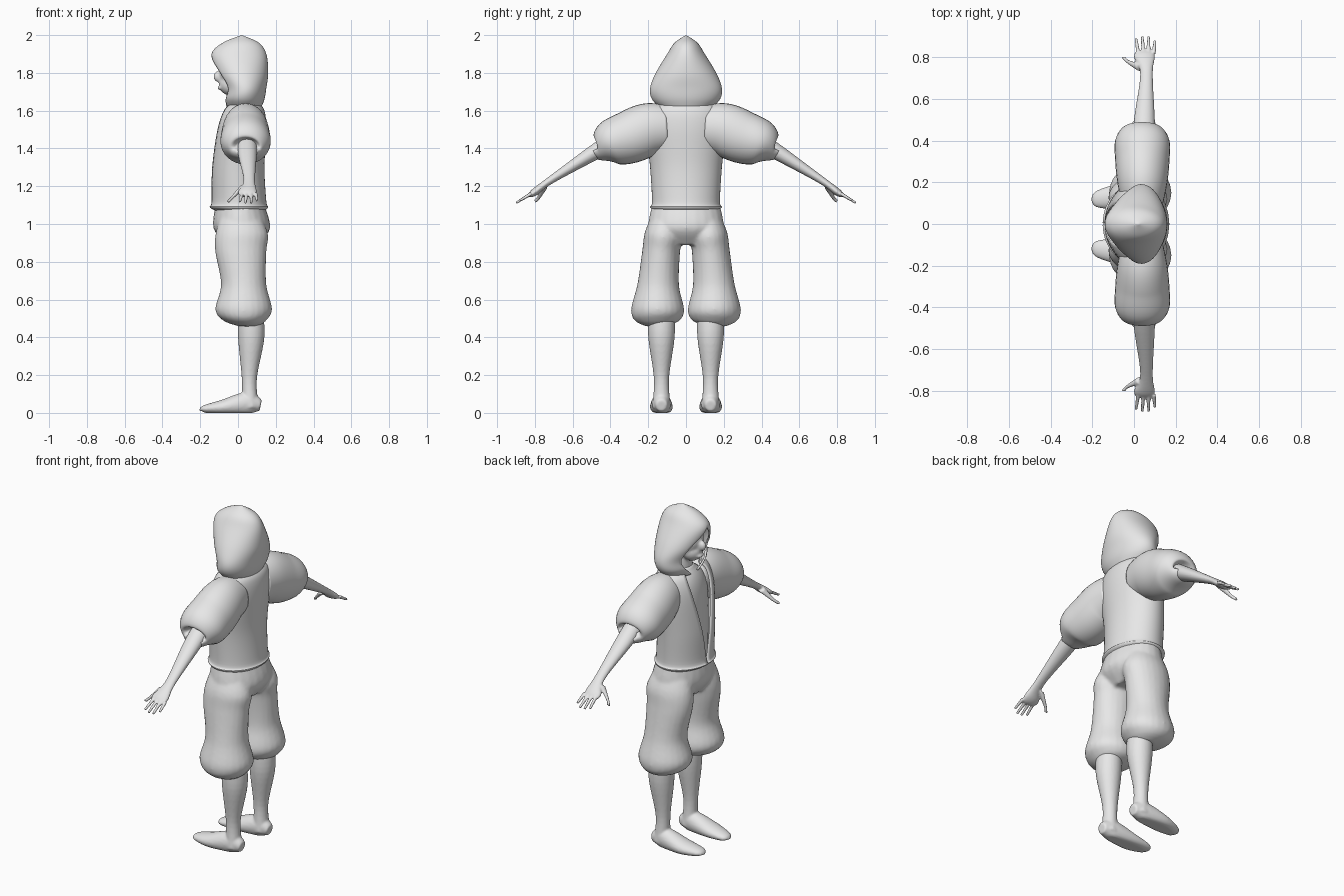
import bpy, bmesh, math
from mathutils import Matrix, Vector

cube = bpy.data.objects.get("Cube")
if cube:
    bpy.data.objects.remove(cube)

colour = (.8, .8, .8, 1)
grey = bpy.data.materials.new("light_grey")
grey.use_nodes = True
grey.diffuse_color = colour
grey.node_tree.nodes["Principled BSDF"].inputs["Base Color"].default_value = colour


def smooth_rows(rows, steps=6):
    """Catmull-Rom interpolation through rows of numbers."""
    out = []
    last = len(rows) - 1
    for index in range(last):
        before, start = rows[max(index - 1, 0)], rows[index]
        end, after = rows[index + 1], rows[min(index + 2, last)]
        for step in range(steps):
            t = step / steps
            row = []
            for a, b, c, d in zip(before, start, end, after):
                leave, arrive = (c - a) / 2, (d - b) / 2
                bend = 3 * (c - b) - 2 * leave - arrive
                twist = 2 * (b - c) + leave + arrive
                row.append(b + t * (leave + t * (bend + t * twist)))
            out.append(row)
    out.append(list(rows[-1]))
    return out


def bridge(bm, rings, closed):
    """Join neighbouring rings of vertices with quads."""
    count = len(rings[0])
    for low, high in zip(rings, rings[1:]):
        for j in range(count if closed else count - 1):
            k = (j + 1) % count
            bm.faces.new((low[j], low[k], high[k], high[j]))


def tube(bm, rows, side=Vector((1, 0, 0)), sides=24):
    """Capped loft; each row is x, y, z, radius along side, other radius."""
    rows = smooth_rows(rows)
    centres = [Vector(row[:3]) for row in rows]
    rings = []
    for index, (centre, row) in enumerate(zip(centres, rows)):
        ahead = centres[min(index + 1, len(rows) - 1)]
        behind = centres[max(index - 1, 0)]
        across = (ahead - behind).cross(side).normalized()
        ring = []
        for j in range(sides):
            angle = math.tau * j / sides
            point = centre + side * row[3] * math.cos(angle) + across * row[4] * math.sin(angle)
            point.z = max(point.z, 0)
            ring.append(bm.verts.new(point))
        rings.append(ring)
    bridge(bm, rings, True)
    bm.faces.new(rings[0][::-1])
    bm.faces.new(rings[-1])


def upright(bm, rows, centre=lambda z: 0):
    """Vertical tube; each row is z, front x, back x, half width."""
    tube(bm, [((front + back) / 2, centre(z), z, (back - front) / 2, width)
              for z, front, back, width in rows])


def blob(bm, place, size):
    """Ellipsoid with the given centre and radii."""
    matrix = Matrix.Translation(place) @ Matrix.Diagonal((*size, 1))
    bmesh.ops.create_uvsphere(bm, u_segments=32, v_segments=20, radius=1, matrix=matrix)


def shell(bm, rows, gap, segments=48):
    """Garment open at the front by the angle gap(z); rows as for upright."""
    rings = []
    for z, front, back, width in smooth_rows(rows):
        reach = math.pi - gap(z)
        middle, depth = (front + back) / 2, (back - front) / 2
        ring = []
        for j in range(segments + 1):
            angle = reach * (2 * j / segments - 1)
            ring.append(bm.verts.new((middle + depth * math.cos(angle), width * math.sin(angle), z)))
        rings.append(ring)
    bridge(bm, rings, False)
    bmesh.ops.remove_doubles(bm, verts=bm.verts, dist=.0005)


def finish(name, bm, voxel=0, thickness=0, mirror=False):
    """Make the object; fuse its pieces, give cloth thickness or mirror it."""
    mesh = bpy.data.meshes.new(name)
    bm.to_mesh(mesh)
    bm.free()
    mesh.materials.append(grey)
    mesh.shade_smooth()
    ob = bpy.data.objects.new(name, mesh)
    bpy.context.scene.collection.objects.link(ob)
    if voxel:
        fuse = ob.modifiers.new("fuse", 'REMESH')
        fuse.mode, fuse.voxel_size, fuse.use_smooth_shade = 'VOXEL', voxel, True
        relax = ob.modifiers.new("relax", 'SMOOTH')
        relax.factor, relax.iterations = .5, 3
    if thickness:
        cloth = ob.modifiers.new("cloth", 'SOLIDIFY')
        cloth.thickness, cloth.offset = thickness, -1
    if mirror:
        other = ob.modifiers.new("other_side", 'MIRROR')
        other.use_axis = (False, True, False)
        other.use_mirror_merge = False


# Hood, open around the face and closed above it
bm = bmesh.new()
shell(bm, [(1.61, -.06, .12, .13), (1.66, -.08, .14, .18), (1.72, -.08, .15, .19),
           (1.8, -.12, .16, .16), (1.9, -.14, .15, .1), (1.96, -.08, .11, .06), (2, .02, .02, 0)],
      gap=lambda z: max(0, .7 * (1 - ((z - 1.74) / .16) ** 2)))
finish("hood", bm, thickness=.01)

# Head with jaw, nose, lips and neck
bm = bmesh.new()
blob(bm, (.01, 0, 1.81), (.11, .09, .12))
blob(bm, (-.04, 0, 1.74), (.06, .06, .06))
blob(bm, (-.1, 0, 1.78), (.03, .02, .03))
blob(bm, (-.09, 0, 1.72), (.02, .03, .01))
upright(bm, [(1.5, -.03, .09, .07), (1.75, -.03, .09, .06)])
finish("head", bm, voxel=.007)

# Chest under the open jacket
bm = bmesh.new()
upright(bm, [(1.06, -.1, .1, .15), (1.5, -.09, .11, .16), (1.64, -.03, .08, .06)])
finish("chest", bm)

# Jacket with a rolled hem and a V opening
bm = bmesh.new()
shell(bm, [(1.07, -.12, .14, .17), (1.09, -.15, .16, .19), (1.12, -.14, .15, .18),
           (1.3, -.14, .14, .19), (1.5, -.12, .15, .21), (1.6, -.09, .14, .19), (1.64, -.05, .11, .14)],
      gap=lambda z: max(.02, z - 1.08))
finish("jacket", bm, thickness=.01)

# Puffed sleeves
bm = bmesh.new()
tube(bm, [(.04, .1, 1.51, .1, .12), (.04, .2, 1.5, .12, .14), (.04, .3, 1.46, .13, .14),
          (.04, .4, 1.43, .13, .12), (.04, .46, 1.4, .09, .07), (.05, .47, 1.4, .05, .04)], sides=32)
finish("sleeves", bm, mirror=True)

# Arms and palms
bm = bmesh.new()
tube(bm, [(.05, .38, 1.44, .05, .05), (.05, .5, 1.37, .05, .04), (.06, .72, 1.23, .03, .02),
          (.05, .8, 1.17, .05, .02), (.05, .83, 1.15, .04, .01)])
# Fingers, spreading slightly
for i, length in enumerate((.07, .08, .08, .06)):
    x = .02 + i * .025
    reach = Vector((i * .005 - .01, length, -.6 * length))
    root = Vector((x, .82, 1.16))
    tube(bm, [(*root, .01, .01), (*(root + reach), .007, .007)], sides=12)
# Thumbs
tube(bm, [(.03, .75, 1.2, .02, .02), (-.03, .78, 1.14, .01, .01), (-.05, .8, 1.12, .01, .01)], sides=12)
finish("arms", bm, voxel=.005, mirror=True)

# Baggy trousers gathered below the knee
bm = bmesh.new()
upright(bm, [(1.1, -.12, .14, .18), (.98, -.13, .17, .2), (.89, -.07, .11, .16)])
for s in (1, -1):
    upright(bm, [(1.02, -.1, .13, .08), (.94, -.12, .16, .1), (.85, -.12, .15, .1), (.68, -.09, .15, .11),
                 (.55, -.12, .18, .14), (.49, -.08, .15, .12), (.46, 0, .11, .06)],
            centre=lambda z: s * (.15 - .2 * (z - .55) ** 2))
finish("trousers", bm, voxel=.01)

# Lower legs and feet
bm = bmesh.new()
upright(bm, [(.56, 0, .13, .07), (.4, 0, .14, .07), (.18, .02, .1, .04), (.03, .02, .11, .05)],
        centre=lambda z: .13)
tube(bm, [(.12, .13, .04, .03, .03), (.05, .13, .05, .05, .06), (-.08, .13, .03, .06, .04),
          (-.18, .12, .02, .04, .02), (-.19, .12, .01, .02, .01)], side=Vector((0, 1, 0)))
finish("lower_legs", bm, voxel=.007, mirror=True)
